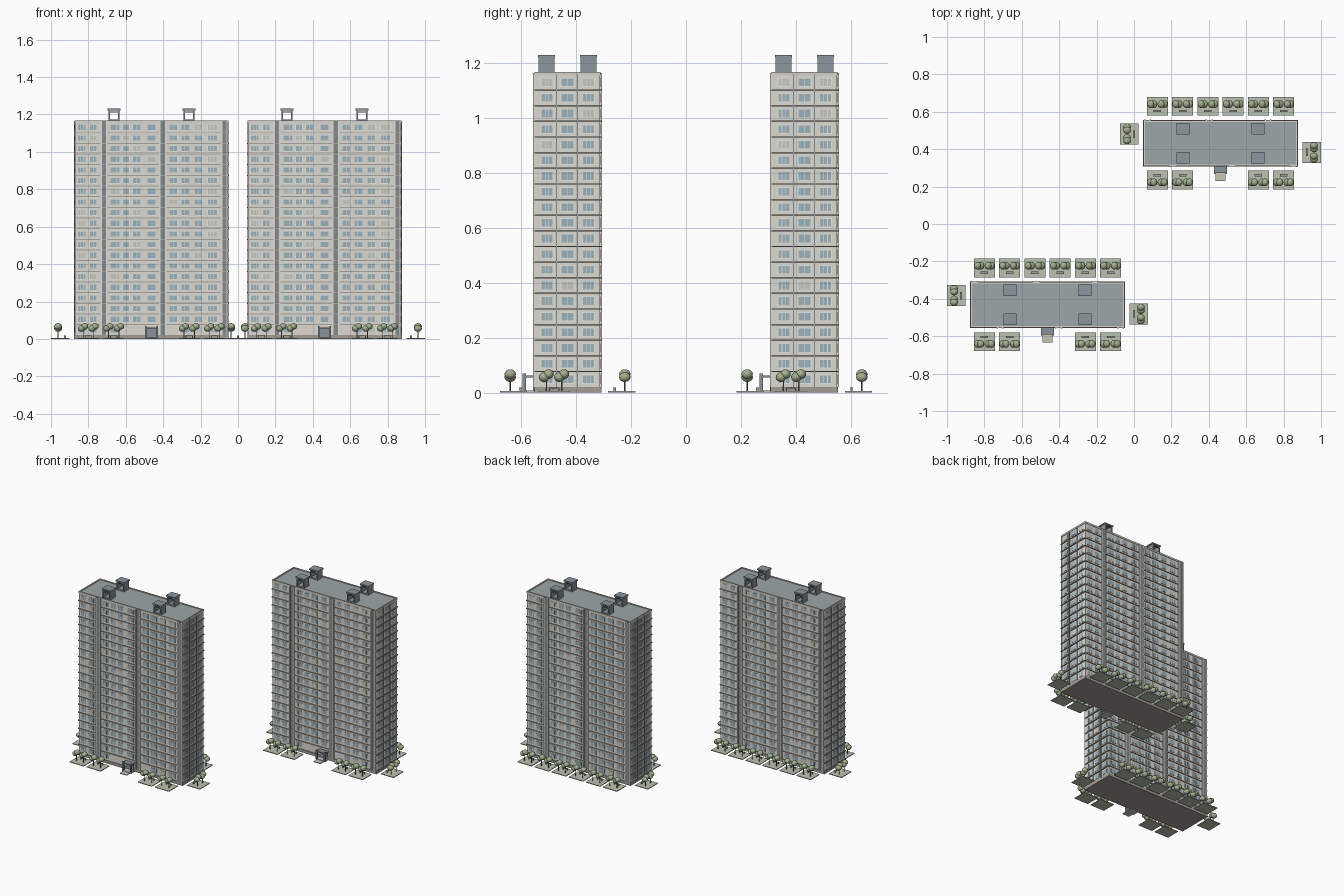
import bpy, bmesh, random
from math import pi
from mathutils import Matrix, Vector

if "Cube" in bpy.data.objects:
    bpy.data.objects.remove(bpy.data.objects["Cube"])

random.seed(4)
HX, HY = 0.408, 0.118            # half size of tower walls
FLOORS, BASE, PITCH, TOP = 20, 0.02, 0.057, 1.168
COLORS = {
    "tower_walls": (0.72, 0.71, 0.64), "pilasters": (0.74, 0.73, 0.67),
    "floor_ledges": (0.40, 0.37, 0.34), "dark_strips": (0.23, 0.26, 0.27),
    "window_frames": (0.80, 0.80, 0.75), "window_glass": (0.33, 0.44, 0.50),
    "curtained_glass": (0.56, 0.58, 0.53), "roof_deck": (0.34, 0.38, 0.39),
    "parapet": (0.66, 0.65, 0.60), "roof_huts": (0.26, 0.31, 0.34),
    "plinth": (0.36, 0.33, 0.30), "entrance_porch": (0.24, 0.29, 0.32),
    "entrance_steps": (0.58, 0.56, 0.48), "garden_beds": (0.50, 0.55, 0.44),
    "benches": (0.34, 0.36, 0.30), "tree_trunks": (0.25, 0.20, 0.16),
    "tree_foliage": (0.36, 0.43, 0.27),
}
parts = {name: bmesh.new() for name in COLORS}
QUADS = ((0, 1, 3, 2), (4, 6, 7, 5), (0, 4, 5, 1), (2, 3, 7, 6), (0, 2, 6, 4), (1, 5, 7, 3))


def box(part, lo, hi, m=Matrix()):
    bm = parts[part]
    v = [bm.verts.new(m @ Vector((x, y, z)))
         for x in (lo[0], hi[0]) for y in (lo[1], hi[1]) for z in (lo[2], hi[2])]
    for q in QUADS:
        bm.faces.new([v[i] for i in q])


def window(u, wall, z, width, panes, m):
    """Frame on the wall with separate glass panes; outward is local -y."""
    h, w = 0.017, width / 2
    box("window_frames", (u - w, -wall - 0.002, z - h), (u + w, -wall + 0.002, z + h), m)
    glass = "curtained_glass" if random.random() < 0.08 else "window_glass"
    step = (width - 0.004) / panes
    for i in range(panes):
        a = u - w + 0.002 + i * step
        box(glass, (a + 0.001, -wall - 0.003, z - h + 0.003),
            (a + step - 0.001, -wall, z + h - 0.003), m)


def strip(u, wall, m):
    """Dark full-height strip between two light pilasters."""
    box("dark_strips", (u - 0.011, -wall - 0.006, BASE), (u + 0.011, -wall, TOP - 0.004), m)
    for s in (-1, 1):
        c = u + s * 0.015
        box("pilasters", (c - 0.004, -wall - 0.008, BASE), (c + 0.004, -wall, TOP - 0.002), m)


def tree(m, u, v):
    at = m @ Matrix.Translation((u, v, 0))
    bmesh.ops.create_cone(parts["tree_trunks"], cap_ends=True, segments=6, radius1=0.003,
                          radius2=0.002, depth=0.05, matrix=at @ Matrix.Translation((0, 0, 0.025)))
    for dx, z, r in ((-0.009, 0.056, 0.019), (0.008, 0.067, 0.019)):
        blob = at @ Matrix.Translation((dx, 0, z)) @ Matrix.Diagonal((1, 1.1, 0.92, 1))
        bmesh.ops.create_uvsphere(parts["tree_foliage"], u_segments=12, v_segments=8,
                                  radius=r, matrix=blob)


def garden(u, dist, m):
    """Planted bed with a low kerb, bench and two trees."""
    g = m @ Matrix.Translation((u, -dist, 0))
    box("garden_beds", (-0.056, -0.05, 0), (0.056, 0.05, 0.005), g)
    box("benches", (-0.02, 0.020, 0.015), (0.02, 0.031, 0.018), g)
    for s in (-0.017, 0.017):
        box("benches", (s - 0.002, 0.021, 0.004), (s + 0.002, 0.030, 0.015), g)
        tree(g, s * 1.65, -0.012)


# Main block, plinth, roof and parapet
box("tower_walls", (-HX, -HY, BASE - 0.002), (HX, HY, TOP - 0.01))
box("plinth", (-HX - 0.005, -HY - 0.005, 0), (HX + 0.005, HY + 0.005, BASE))
box("roof_deck", (-HX + 0.004, -HY + 0.004, TOP - 0.012), (HX - 0.004, HY - 0.004, TOP - 0.005))
for s in (-1, 1):
    xs, ys = sorted((s * (HX + 0.003), s * (HX - 0.005))), sorted((s * (HY + 0.003), s * (HY - 0.005)))
    box("parapet", (xs[0], -HY - 0.003, TOP - 0.012), (xs[1], HY + 0.003, TOP))
    box("parapet", (-HX + 0.005, ys[0], TOP - 0.012), (HX - 0.005, ys[1], TOP))

# Ledges at every floor line
for f in range(1, FLOORS):
    z = BASE + f * PITCH
    box("floor_ledges", (-HX - 0.006, -HY - 0.006, z - 0.003), (HX + 0.006, HY + 0.006, z + 0.002))

# Facades: long sides (position, width, panes), then short ends
LONG = [(-0.372, 0.046, 3), (-0.312, 0.042, 2), (-0.195, 0.054, 3), (-0.136, 0.04, 2),
        (-0.078, 0.046, 2), (0.0, 0.05, 2), (0.117, 0.046, 2), (0.182, 0.05, 3),
        (0.25, 0.046, 2), (0.325, 0.054, 3)]
SHORT = [(-0.075, 0.046, 3), (0.0, 0.05, 2), (0.077, 0.046, 3)]
for angle, wall, cols in ((0, HY, LONG), (pi, HY, LONG), (pi / 2, HX, SHORT), (-pi / 2, HX, SHORT)):
    m = Matrix.Rotation(angle, 4, 'Z')
    for f in range(FLOORS):
        z = BASE + (f + 0.5) * PITCH
        for u, w, n in cols:
            if angle == 0 and f == 0 and abs(u) < 0.15:
                continue                      # plain wall around the entrance
            window(u, wall, z, w, n, m)
    if cols is LONG:
        for u in (-0.254, 0.06, 0.39):
            strip(u, wall, m)
    else:
        for u in (-0.04, 0.037):
            box("dark_strips", (u - 0.002, -wall - 0.005, BASE), (u + 0.002, -wall, TOP - 0.006), m)

# Open-fronted roof huts
for x in (-0.2, 0.2):
    for y in (-0.077, 0.077):
        m = Matrix.Translation((x, y, 0))
        box("roof_huts", (-0.035, -0.031, 1.222), (0.035, 0.031, 1.231), m)
        box("roof_huts", (-0.028, -0.027, 1.158), (0.028, 0.027, 1.172), m)
        for s in (-1, 1):
            box("roof_huts", (s * 0.026 - 0.004, -0.029, 1.158), (s * 0.026 + 0.004, 0.029, 1.224), m)
            box("roof_huts", (-0.026, s * 0.026 - 0.002, 1.210), (0.026, s * 0.026 + 0.002, 1.215), m)

# Entrance: door, canopy, side posts and steps
box("entrance_porch", (-0.028, -HY - 0.007, 0.008), (0.028, -HY, 0.055))
box("entrance_porch", (-0.036, -HY - 0.042, 0.055), (0.036, -HY, 0.062))
for s in (-1, 1):
    box("entrance_porch", (s * 0.031 - 0.005, -HY - 0.046, 0), (s * 0.031 + 0.005, -HY - 0.034, 0.07))
box("entrance_steps", (-0.034, -HY - 0.046, 0), (0.034, -HY, 0.008))
box("entrance_steps", (-0.027, -HY - 0.084, 0), (0.027, -HY - 0.046, 0.005))

# Gardens around the tower
front, back = Matrix(), Matrix.Rotation(pi, 4, 'Z')
for u in (0.202, 0.337):
    for s in (-1, 1):
        garden(s * u, 0.197, front)
for i in range(6):
    garden((i - 2.5) * 0.135, 0.197, back)
for a in (pi / 2, -pi / 2):
    garden(-0.049, 0.4875, Matrix.Rotation(a, 4, 'Z'))

# Turn every part into one mesh, placed once per tower
for name, bm in parts.items():
    bmesh.ops.recalc_face_normals(bm, faces=bm.faces)
    for face in bm.faces:
        face.smooth = name == "tree_foliage"
    mesh = bpy.data.meshes.new(name)
    bm.to_mesh(mesh)
    bm.free()
    mat = bpy.data.materials.new(name)
    mat.diffuse_color = (*COLORS[name], 1)
    mat.use_nodes = True
    mat.node_tree.nodes["Principled BSDF"].inputs["Base Color"].default_value = mat.diffuse_color
    mesh.materials.append(mat)
    for label, s in (("front_tower", -1), ("rear_tower", 1)):
        ob = bpy.data.objects.new(f"{label}_{name}", mesh)
        ob.location = (s * 0.4625, s * 0.432, 0)
        bpy.context.collection.objects.link(ob)
